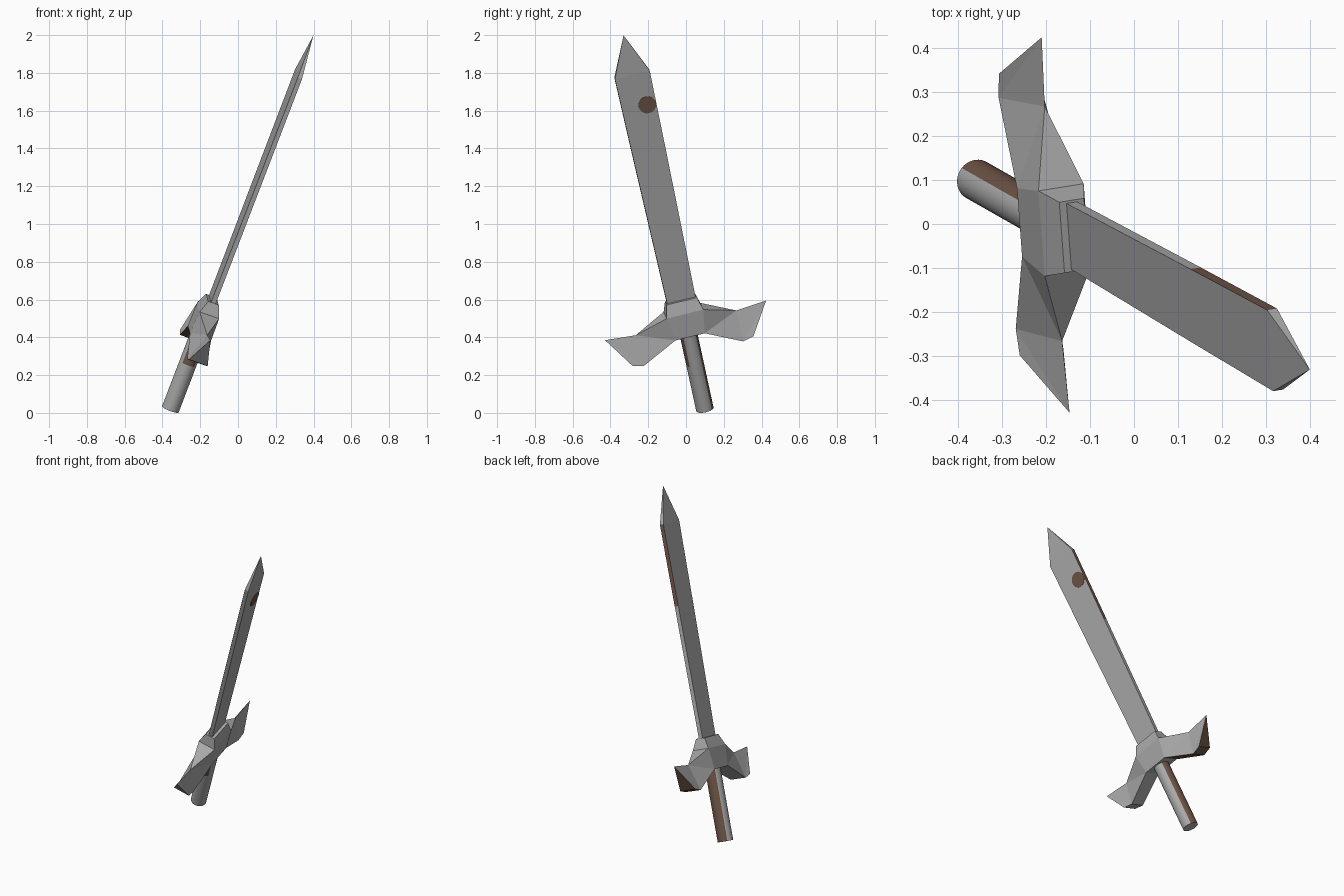
import bpy, bmesh, math
from mathutils import Vector, Matrix

if "Cube" in bpy.data.objects:
    bpy.data.objects.remove(bpy.data.objects["Cube"])

# Sword frame: local x = blade thickness, y = guard length, z = along the sword
A = Vector((0.35, -0.199, 0.915)).normalized()
W = Vector((-0.072, 0.969, 0.238))
W = (W - A * W.dot(A)).normalized()
T = W.cross(A)
FRAME = Matrix.Translation((-0.358, 0.10, 0.019)) @ Matrix((T, W, A)).transposed().to_4x4()


def material(name, rgb):
    m = bpy.data.materials.new(name)
    m.diffuse_color = (*rgb, 1)
    m.use_nodes = True
    m.node_tree.nodes["Principled BSDF"].inputs["Base Color"].default_value = m.diffuse_color
    return m


STEEL = material("steel grey", (0.40, 0.40, 0.40))
RUST = material("rust brown", (0.156, 0.088, 0.061))


def build(name, verts, faces, is_rust=lambda c, n: False):
    """Mesh from named corners; a rule on face centre and normal picks the colour."""
    bm = bmesh.new()
    vs = {k: bm.verts.new(p) for k, p in verts.items()}
    for f in faces:
        bm.faces.new([vs[k] for k in f])
    bmesh.ops.recalc_face_normals(bm, faces=bm.faces)
    for f in bm.faces:
        f.material_index = int(is_rust(f.calc_center_median(), f.normal))
    me = bpy.data.meshes.new(name)
    bm.to_mesh(me)
    bm.free()
    me.materials.append(STEEL)
    me.materials.append(RUST)
    me.transform(FRAME)
    ob = bpy.data.objects.new(name, me)
    bpy.context.collection.objects.link(ob)
    return ob


CORNERS = [(-1, -1), (1, -1), (1, 1), (-1, 1)]

# Blade: flat bar widening towards the shoulder, then a point
sections = [(0.60, 0.013, 0.077), (1.44, 0.0125, 0.089), (1.938, 0.012, 0.095)]
verts, faces = {}, []
for i, (z, hx, hy) in enumerate(sections):
    for j, (a, b) in enumerate(CORNERS):
        verts[i, j] = (a * hx, b * hy, z)
        if i:
            k = (j + 1) % 4
            faces.append([(i - 1, j), (i - 1, k), (i, k), (i, j)])
verts["tip"] = (0, 0, 2.163)
faces += [[(2, j), (2, (j + 1) % 4), "tip"] for j in range(4)]
faces.append([(0, j) for j in range(4)])
build("blade", verts, faces, lambda c, n: n.y > 0.9 and 1.44 < c.z < 1.94)

# Rust spot on one blade face
verts = {(k, i): (0.0115 + 0.003 * k, 0.044 + 0.047 * math.cos(i * math.tau / 32),
                  1.754 + 0.047 * math.sin(i * math.tau / 32))
         for k in (0, 1) for i in range(32)}
faces = [[(k, i) for i in range(32)] for k in (0, 1)]
faces += [[(0, i), (0, (i + 1) % 32), (1, (i + 1) % 32), (1, i)] for i in range(32)]
build("blade_spot", verts, faces, lambda c, n: True)

# Guard: hub of three sections with a faceted wing on each side
verts, faces = {}, []
for i, (z, hx, hy) in enumerate([(0.44, 0.06, 0.08), (0.57, 0.055, 0.10), (0.635, 0.03, 0.083)]):
    for a, b in CORNERS:
        verts["hub", i, a, b] = (a * hx, b * hy, z)
for i in (0, 2):
    faces.append([("hub", i, a, b) for a, b in CORNERS])
for a in (-1, 1):
    for i in (0, 1):
        faces.append([("hub", i, a, -1), ("hub", i, a, 1), ("hub", i + 1, a, 1), ("hub", i + 1, a, -1)])
for b in (-1, 1):
    faces.append([("hub", 1, -1, b), ("hub", 1, 1, b), ("hub", 2, 1, b), ("hub", 2, -1, b)])
    verts["ridge", b] = (0, b * 0.275, 0.50)
    verts["point", b] = (0, b * 0.44, 0.514)
    for a in (-1, 1):
        verts["inner", a, b] = (a * 0.053, b * 0.271, 0.341)
        verts["outer", a, b] = (a * 0.053, b * 0.33, 0.355)
        faces.append([("hub", 0, a, b), ("inner", a, b), ("ridge", b)])
        faces.append([("hub", 0, a, b), ("ridge", b), ("hub", 1, a, b)])
        faces.append([("inner", a, b), ("outer", a, b), ("point", b)])
        faces.append([("inner", a, b), ("point", b), ("ridge", b)])
    faces.append([("hub", 1, -1, b), ("hub", 1, 1, b), ("ridge", b)])
    faces.append([("hub", 0, -1, b), ("hub", 0, 1, b), ("inner", 1, b), ("inner", -1, b)])
    faces.append([("inner", -1, b), ("inner", 1, b), ("outer", 1, b), ("outer", -1, b)])
    faces.append([("outer", -1, b), ("outer", 1, b), ("point", b)])
build("guard", verts, faces,
      lambda c, n: c.y > 0.1 and c.z < 0.42 and n.z < -0.3 and abs(n.x) < 0.1)

# Handle: round bar, rusted along one side and in a patch below the guard
N, R = 32, 0.047
levels = (0, 0.265, 0.45)
verts = {(k, i): (R * math.sin(i * math.tau / N), R * math.cos(i * math.tau / N), z)
         for k, z in enumerate(levels) for i in range(N)}
faces = [[(k, i) for i in range(N)] for k in (0, 2)]
faces += [[(k, i), (k, (i + 1) % N), (k + 1, (i + 1) % N), (k + 1, i)]
          for k in (0, 1) for i in range(N)]
handle = build("handle", verts, faces,
               lambda c, n: n.y > 0.71 or (n.y < -0.75 and c.z > 0.27))
bpy.context.view_layer.objects.active = handle
handle.select_set(True)
bpy.ops.object.shade_smooth_by_angle(angle=math.radians(35))
